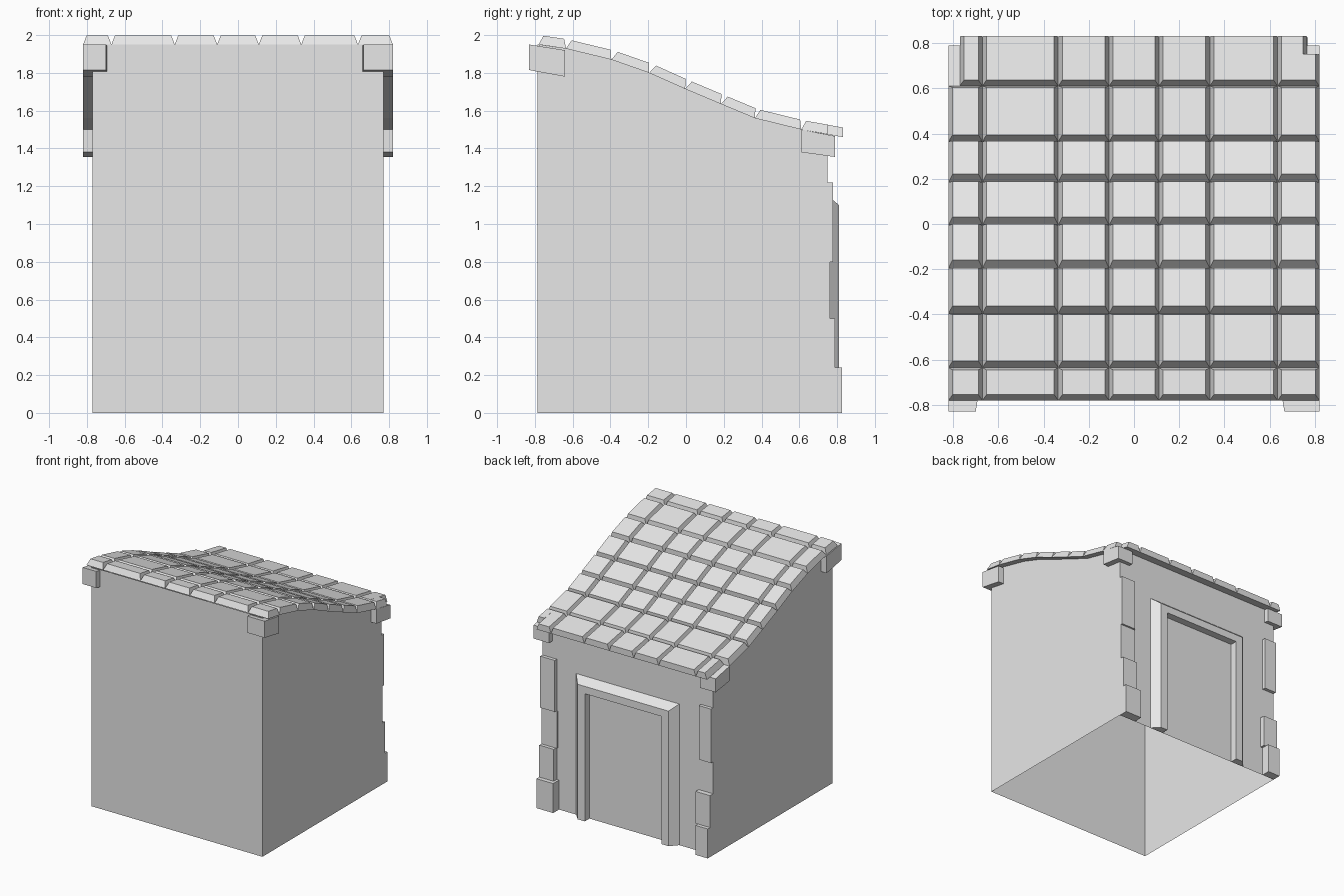
import bpy, bmesh
from mathutils import Vector

if "Cube" in bpy.data.objects:
    bpy.data.objects.remove(bpy.data.objects["Cube"], do_unlink=True)

stone = bpy.data.materials.new("pale_grey")
stone.use_nodes = True
stone.diffuse_color = (0.8, 0.8, 0.8, 1)
stone.node_tree.nodes["Principled BSDF"].inputs["Base Color"].default_value = (0.8, 0.8, 0.8, 1)


def finish(name, bm):
    bmesh.ops.recalc_face_normals(bm, faces=bm.faces)
    mesh = bpy.data.meshes.new(name)
    bm.to_mesh(mesh)
    bm.free()
    mesh.materials.append(stone)
    obj = bpy.data.objects.new(name, mesh)
    bpy.context.collection.objects.link(obj)
    return obj


def loft(bm, ring_a, ring_b):
    """Closed solid between two matching outlines."""
    a = [bm.verts.new(p) for p in ring_a]
    b = [bm.verts.new(p) for p in ring_b]
    bm.faces.new(a)
    bm.faces.new(b)
    for i in range(len(a)):
        j = (i + 1) % len(a)
        bm.faces.new((a[i], a[j], b[j], b[i]))


def box(bm, x0, x1, y0, y1, z0, z1):
    ring = [(x0, y0), (x1, y0), (x1, y1), (x0, y1)]
    loft(bm, [(x, y, z0) for x, y in ring], [(x, y, z1) for x, y in ring])


# Roof slope line (y, z), high at the front, low at the back
slope = [(-0.78, 1.95), (-0.635, 1.928), (-0.395, 1.87), (-0.195, 1.80), (-0.005, 1.715),
         (0.185, 1.635), (0.365, 1.56), (0.61, 1.5), (0.83, 1.46)]
columns = [-0.82, -0.67, -0.335, -0.11, 0.11, 0.335, 0.635, 0.82]
THICK, INSET = 0.05, 0.018


# Walls: side profile pushed across x, open at top and bottom
profile = [(-0.785, 0), (-0.785, 1.95)] + slope[1:-1] + [(0.75, 1.474), (0.75, 0)]
bm = bmesh.new()
loft(bm, [(-0.77, y, z) for y, z in profile], [(0.77, y, z) for y, z in profile])
bmesh.ops.recalc_face_normals(bm, faces=bm.faces)
caps = [f for f in bm.faces if abs(f.normal.z) > 0.5]
bmesh.ops.delete(bm, geom=caps, context='FACES_ONLY')
finish("walls", bm)


# Roof tiles: bevelled slabs laid along the slope
def tile(bm, x0, x1, start, end, back_inset=INSET):
    a, b = Vector((0, *start)), Vector((0, *end))
    along = (b - a).normalized()
    up = Vector((0, -along.z, along.y)) * THICK
    a2, b2 = a + up + along * INSET, b + up - along * back_inset

    def ring(p, q, l, r):
        return [(l, p.y, p.z), (r, p.y, p.z), (r, q.y, q.z), (l, q.y, q.z)]
    loft(bm, ring(a, b, x0, x1), ring(a2, b2, x0 + INSET, x1 - INSET))


bm = bmesh.new()
last = len(slope) - 2
for row, (start, end) in enumerate(zip(slope, slope[1:])):
    for x0, x1 in zip(columns, columns[1:]):
        if row < last:
            tile(bm, x0, x1, start, end)
        else:
            # eaves row is notched at both outer corners
            tile(bm, max(x0, -0.77), min(x1, 0.765), start, end, 0.008)
tile(bm, 0.73, 0.82, slope[-2], (0.75, 1.475), 0.008)
finish("roof_tiles", bm)


# Beam ends under the four roof corners
def beam_end(name, side, outline, inner, taper):
    bm = bmesh.new()
    ys = [p[0] for p in outline]
    middle = sum(ys) / len(ys)
    outside = [(side * 0.82, y, z) for y, z in outline]
    inside = [(side * (inner + (taper if abs(y) > abs(middle) else 0)), y, z) for y, z in outline]
    loft(bm, outside, inside)
    finish(name, bm)


front_outline = [(-0.83, 1.95), (-0.64, 1.92), (-0.64, 1.78), (-0.83, 1.815)]
back_outline = [(0.61, 1.5), (0.79, 1.465), (0.79, 1.355), (0.61, 1.38)]
for side, label in ((1, "left"), (-1, "right")):
    inner = 0.635 if side > 0 else 0.67
    beam_end("front_beam_end_" + label, side, front_outline, inner, 0.03)
    beam_end("back_beam_end_" + label, side, back_outline, 0.67, 0.01)


# Corner stones on the back wall: side, width, bottom, top, outer y
stones = [(1, 0.15, 0, 0.24, 0.825), (1, 0.13, 0.24, 0.5, 0.79), (1, 0.14, 0.5, 0.8, 0.762),
          (1, 0.13, 0.8, 1.22, 0.777), (-1, 0.11, 0, 0.24, 0.82), (-1, 0.13, 0.24, 0.5, 0.79),
          (-1, 0.11, 0.76, 1.2, 0.777)]
for i, (side, width, z0, z1, y1) in enumerate(stones):
    bm = bmesh.new()
    box(bm, *sorted((side * 0.77, side * (0.77 - width))), 0.75, y1, z0, z1)
    finish(f"corner_stone_{i + 1}", bm)


# Doorway surround, outer faces sloping in from the wall
def arch(y, outer, top):
    inner, head = 0.345, 1.04
    return [(-outer, y, 0), (-outer, y, top), (outer, y, top), (outer, y, 0),
            (inner, y, 0), (inner, y, head), (-inner, y, head), (-inner, y, 0)]


bm = bmesh.new()
loft(bm, arch(0.75, 0.465, 1.15), arch(0.81, 0.41, 1.1))
finish("door_frame", bm)
